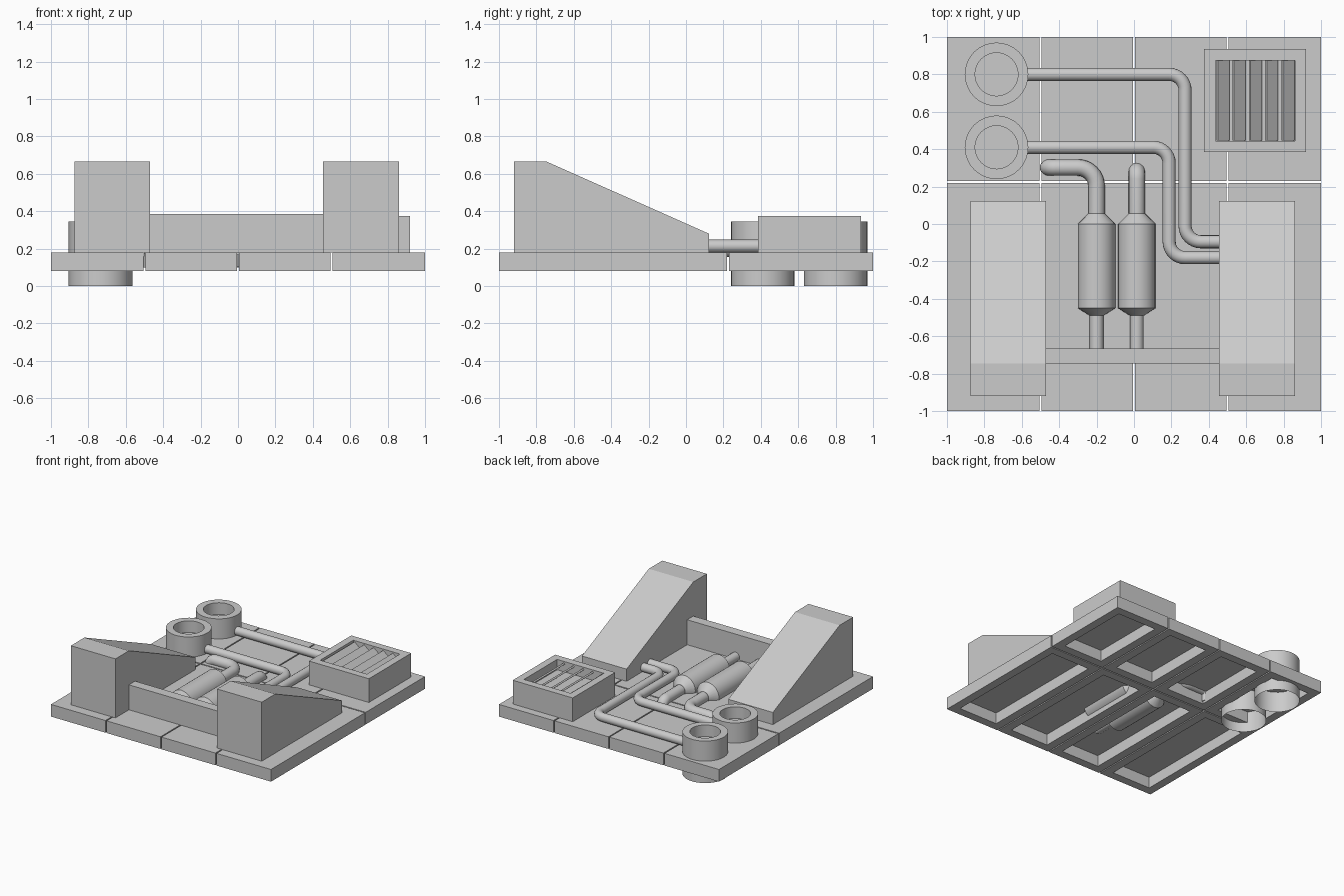
import bpy, bmesh, math
from mathutils import Vector

if "Cube" in bpy.data.objects:
    bpy.data.objects.remove(bpy.data.objects["Cube"])


def mesh_object(name, verts, faces, smooth=False):
    me = bpy.data.meshes.new(name)
    me.from_pydata(verts, [], faces)
    bm = bmesh.new()
    bm.from_mesh(me)
    bmesh.ops.recalc_face_normals(bm, faces=bm.faces)
    bm.to_mesh(me)
    bm.free()
    ob = bpy.data.objects.new(name, me)
    bpy.context.collection.objects.link(ob)
    if smooth:
        bpy.context.view_layer.objects.active = ob
        ob.select_set(True)
        bpy.ops.object.shade_smooth_by_angle(angle=math.radians(35))
        ob.select_set(False)
    return ob


def rect(x0, x1, y0, y1, z):
    return [(x0, y0, z), (x1, y0, z), (x1, y1, z), (x0, y1, z)]


def bridge(rings, n, first=True, last=True):
    """Faces joining successive rings of n vertices, with optional end caps."""
    faces = [(r * n + i, r * n + (i + 1) % n, (r + 1) * n + (i + 1) % n, (r + 1) * n + i)
             for r in range(rings - 1) for i in range(n)]
    if first:
        faces.append(tuple(range(n)))
    if last:
        faces.append(tuple(range((rings - 1) * n, rings * n)))
    return faces


def recessed_box(name, x0, x1, y0, y1, z_base, z_open, rim, z_floor, cap):
    """Box with a rimmed pocket in its z_open side."""
    v = (rect(x0, x1, y0, y1, z_base) + rect(x0, x1, y0, y1, z_open)
         + rect(x0 + rim, x1 - rim, y0 + rim, y1 - rim, z_open)
         + rect(x0 + rim, x1 - rim, y0 + rim, y1 - rim, z_floor))
    return mesh_object(name, v, bridge(4, 4, first=cap))


def box(name, x0, x1, y0, y1, z0, z1):
    return mesh_object(name, rect(x0, x1, y0, y1, z0) + rect(x0, x1, y0, y1, z1), bridge(2, 4))


def lathe(name, profile, place, n=32, first=True, last=True):
    """Revolve (radius, height) pairs; place maps local x, y, height to the model."""
    v = [place(r * math.cos(2 * math.pi * i / n), r * math.sin(2 * math.pi * i / n), h)
         for r, h in profile for i in range(n)]
    return mesh_object(name, v, bridge(len(profile), n, first, last), True)


def pipe(name, pts, radius, bend):
    """Round pipe through the points with filleted corners."""
    pts = [Vector(p) for p in pts]
    path = [pts[0]]
    for a, c, b in zip(pts, pts[1:], pts[2:]):
        u, w = (a - c).normalized(), (b - c).normalized()
        rad = bend if abs(u.z) + abs(w.z) < 0.1 else 0.045
        centre = c + (u + w) * rad
        for k in range(9):
            t = math.pi / 2 * k / 8
            path.append(centre - w * rad * math.cos(t) - u * rad * math.sin(t))
    path.append(pts[-1])
    cu = bpy.data.curves.new(name, 'CURVE')
    cu.dimensions = '3D'
    cu.bevel_depth = radius
    cu.bevel_resolution = 6
    cu.use_fill_caps = True
    sp = cu.splines.new('POLY')
    sp.points.add(len(path) - 1)
    for p, co in zip(sp.points, path):
        p.co = (*co, 1)
    sp.use_smooth = True
    ob = bpy.data.objects.new(name, cu)
    bpy.context.collection.objects.link(ob)
    return ob


# Floor plates, hollow underneath
GAP = 0.005
for ix in range(4):
    x0, x1 = -1 + 0.5 * ix, -0.5 + 0.5 * ix
    x0 += GAP if ix else 0
    x1 -= GAP if ix < 3 else 0
    for label, y0, y1 in (("front", -1, 0.22), ("back", 0.23, 1)):
        recessed_box(f"floor_plate_{label}_{ix + 1}", x0, x1, y0, y1, 0.18, 0.08, 0.07, 0.172, True)

# Sloped housings
for label, x0, x1 in (("left", -0.875, -0.47), ("right", 0.455, 0.86)):
    prof = [(-0.92, 0.178), (-0.92, 0.665), (-0.745, 0.665), (0.122, 0.28), (0.122, 0.178)]
    mesh_object(f"sloped_housing_{label}", [(x, y, z) for x in (x0, x1) for y, z in prof], bridge(2, 5))

# Cross beam between the housings
box("cross_beam", -0.47, 0.455, -0.745, -0.665, 0.178, 0.385)

# Vent box with tilted slats
recessed_box("vent_box", 0.375, 0.92, 0.385, 0.935, 0.178, 0.375, 0.06, 0.29, True)
for i in range(5):
    s = box(f"vent_slat_{i + 1}", -0.04, 0.04, -0.213, 0.213, -0.007, 0.007)
    s.location = (0.475 + i * 0.087, 0.66, 0.335)
    s.rotation_euler = (0, math.radians(40), 0)

# Upright canisters with a shallow well, open at the bottom
for label, y in (("back", 0.80), ("front", 0.41)):
    lathe(f"canister_{label}", [(0.17, 0), (0.17, 0.345), (0.115, 0.345), (0.115, 0.25)],
          lambda a, b, h, y=y: (-0.735 + a, y + b, h), first=False)

# Pipes from the canisters to the right housing
for label, y, x, y_end in (("long", 0.80, 0.273, -0.095), ("short", 0.41, 0.188, -0.18)):
    pipe(f"feed_pipe_{label}", [(-0.58, y, 0.213), (x, y, 0.213), (x, y_end, 0.213), (0.47, y_end, 0.213)],
         0.035, 0.085)

# Silencers with tail stubs
for label, x in (("left", -0.2), ("right", 0.015)):
    lathe(f"silencer_{label}", [(0.037, -0.67), (0.037, -0.49), (0.1, -0.45), (0.1, 0.0), (0.045, 0.055)],
          lambda a, b, h, x=x: (x + a, h, 0.2 + b), n=24)

# Silencer outlets that turn down through the floor
pipe("outlet_pipe_left", [(-0.2, 0.04, 0.2), (-0.2, 0.302, 0.2), (-0.46, 0.302, 0.2), (-0.46, 0.302, 0.1)],
     0.044, 0.1)
pipe("outlet_pipe_right", [(0.015, 0.04, 0.2), (0.015, 0.285, 0.2), (0.015, 0.285, 0.1)], 0.044, 0.1)
